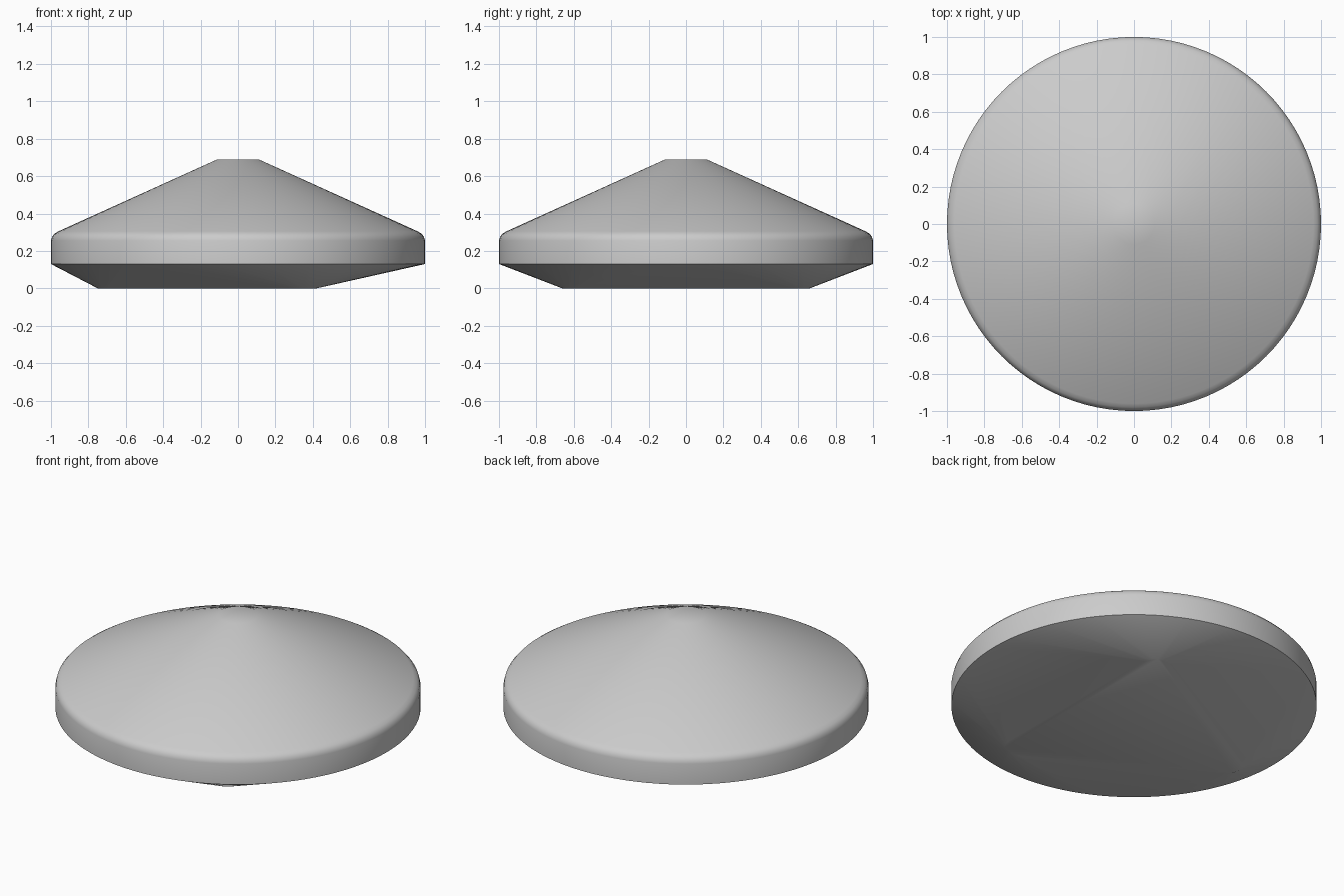
import bpy, bmesh
from math import sin, cos, pi, radians

SEGMENTS = 96
RIM_Z = 0.13

cube = bpy.data.objects.get("Cube")
if cube:
    bpy.data.objects.remove(cube, do_unlink=True)

grey = bpy.data.materials.new("plain_grey")
grey.use_nodes = True
colour = (0.6, 0.6, 0.6, 1)
grey.diffuse_color = colour
grey.node_tree.nodes["Principled BSDF"].inputs["Base Color"].default_value = colour


def ring(bm, radius, z):
    return [bm.verts.new((radius * cos(2 * pi * i / SEGMENTS),
                          radius * sin(2 * pi * i / SEGMENTS), z))
            for i in range(SEGMENTS)]


def finish(bm, name):
    bmesh.ops.recalc_face_normals(bm, faces=bm.faces)
    mesh = bpy.data.meshes.new(name)
    bm.to_mesh(mesh)
    bm.free()
    mesh.materials.append(grey)
    obj = bpy.data.objects.new(name, mesh)
    bpy.context.collection.objects.link(obj)
    bpy.ops.object.select_all(action='DESELECT')
    obj.select_set(True)
    bpy.context.view_layer.objects.active = obj
    bpy.ops.object.shade_smooth_by_angle(angle=radians(30))


# Conical cover: upright band, rounded shoulder, cone and flat cap
profile = [(1, RIM_Z), (1, 0.255), (0.994, 0.277), (0.98, 0.293),
           (0.96, 0.305), (0.11, 0.69)]
bm = bmesh.new()
rings = [ring(bm, r, z) for r, z in profile]
for low, high in zip(rings, rings[1:]):
    for i in range(SEGMENTS):
        j = (i + 1) % SEGMENTS
        bm.faces.new((low[i], low[j], high[j], high[i]))
bm.faces.new(rings[-1])
finish(bm, "conical_cover")

# Underside: hull from the round rim down to a rounded triangle
bm = bmesh.new()
ring(bm, 1, RIM_Z)
corner_radius, corner_distance, steps = 0.09, 0.66, 8
for corner in (pi / 3, pi, 5 * pi / 3):
    for k in range(steps + 1):
        a = corner + (k / steps - 0.5) * 2 * pi / 3
        bm.verts.new((corner_distance * cos(corner) + corner_radius * cos(a),
                      corner_distance * sin(corner) + corner_radius * sin(a), 0))
bmesh.ops.convex_hull(bm, input=bm.verts)
inner = [f for f in bm.faces if all(v.co.z > RIM_Z - 0.001 for v in f.verts)]
bmesh.ops.delete(bm, geom=inner, context='FACES')
bmesh.ops.dissolve_limit(bm, angle_limit=radians(0.1), verts=bm.verts, edges=bm.edges)
finish(bm, "triangular_underside")
